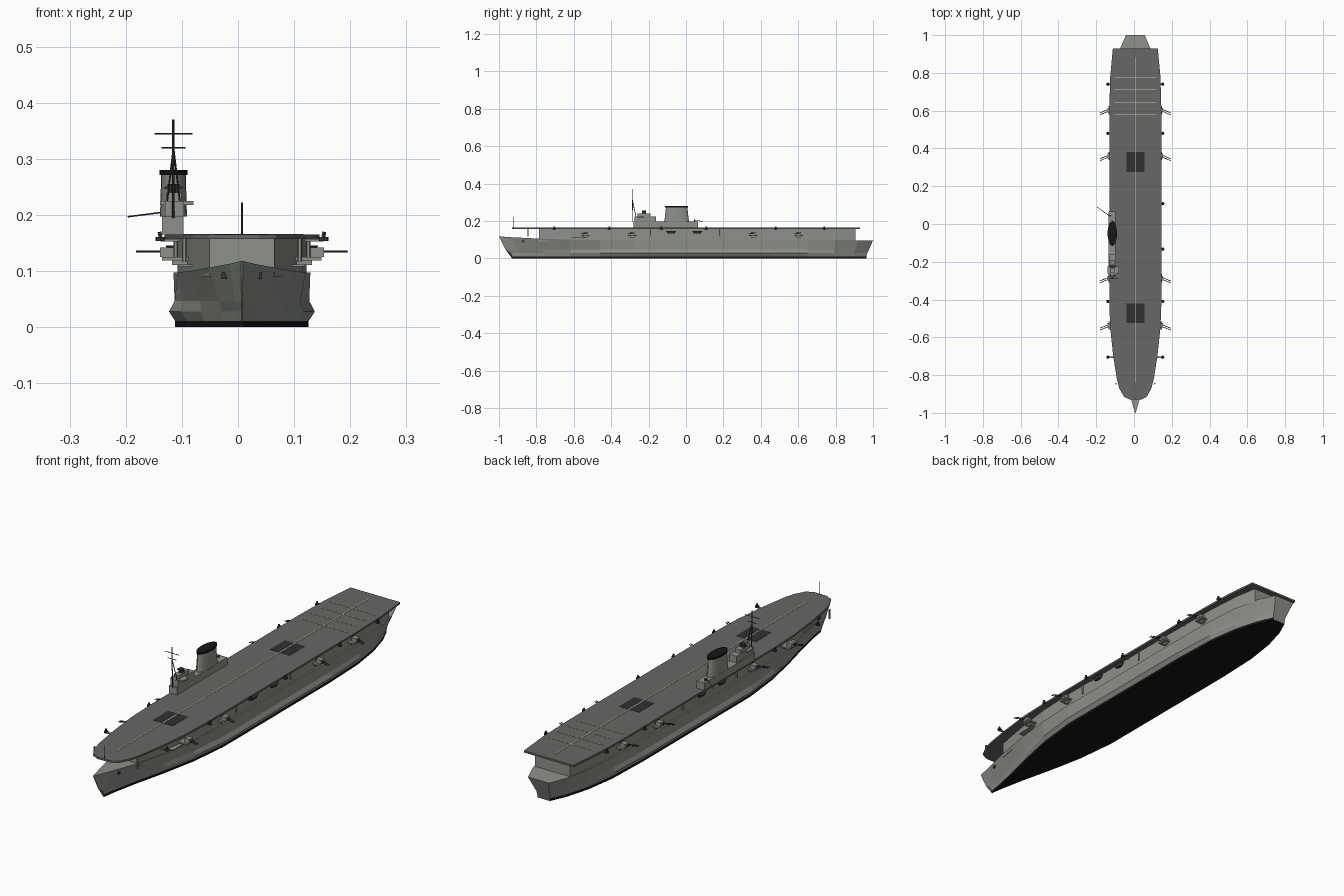
import bpy, bmesh, math
from mathutils import Vector

CX = 0.007  # ship centreline offset


def material(name, r, g, b):
    m = bpy.data.materials.new(name)
    m.diffuse_color = (r, g, b, 1)
    return m


GREY = material("hull grey", 0.27, 0.285, 0.255)
DECK = material("deck grey", 0.135, 0.135, 0.13)
LIFT = material("lift dark grey", 0.03, 0.03, 0.03)
BLACK = material("boot black", 0.008, 0.008, 0.008)
GUN = material("gun metal", 0.035, 0.037, 0.037)
LINE = material("line white", 0.6, 0.6, 0.52)


def finish(name, bm, *mats):
    bmesh.ops.recalc_face_normals(bm, faces=bm.faces)
    me = bpy.data.meshes.new(name)
    bm.to_mesh(me)
    bm.free()
    ob = bpy.data.objects.new(name, me)
    ob.location.x = CX
    for m in mats:
        me.materials.append(m)
    bpy.context.collection.objects.link(ob)
    return ob


def loft(name, rings, *mats):
    """Skin closed rings of equal length and cap both ends."""
    bm = bmesh.new()
    vs = [[bm.verts.new(p) for p in r] for r in rings]
    n = len(rings[0])
    for a, b in zip(vs, vs[1:]):
        for i in range(n):
            j = (i + 1) % n
            bm.faces.new((a[i], a[j], b[j], b[i]))
    bm.faces.new(vs[0])
    bm.faces.new(vs[-1])
    return finish(name, bm, *mats)


def prism(name, outline, z0, z1, mat):
    return loft(name, [[(x, y, z) for x, y in outline] for z in (z0, z1)], mat)


def box(name, x0, x1, y0, y1, z0, z1, mat):
    return prism(name, [(x0, y0), (x1, y0), (x1, y1), (x0, y1)], z0, z1, mat)


def mirrored(half):
    """Full outline from (half width, y) points running bow to stern."""
    return [(w, y) for w, y in half] + [(-w, y) for w, y in reversed(half)]


def rod(name, p, q, r, mat, sides=6):
    p, q = Vector(p), Vector(q)
    rot = (q - p).to_track_quat('Z', 'Y')
    ring = [rot @ Vector((r * math.cos(2 * math.pi * i / sides),
                          r * math.sin(2 * math.pi * i / sides), 0)) for i in range(sides)]
    return loft(name, [[c + v for v in ring] for c in (p, q)], mat)


def oval(cx, cy, rx, ry, z, n=20):
    return [(cx + rx * math.cos(2 * math.pi * i / n), cy + ry * math.sin(2 * math.pi * i / n), z)
            for i in range(n)]


# Hull: stations of (y, keel half width, bulge half width, upper half width, top half width, top z)
stations = [
    (-1.00, 0.001, 0.001, 0.001, 0.002, 0.118), (-0.93, 0.010, 0.011, 0.013, 0.022, 0.113),
    (-0.79, 0.034, 0.036, 0.040, 0.060, 0.106), (-0.62, 0.068, 0.073, 0.074, 0.094, 0.100),
    (-0.46, 0.100, 0.110, 0.104, 0.114, 0.098), (-0.28, 0.119, 0.130, 0.120, 0.122, 0.098),
    (0.45, 0.119, 0.130, 0.120, 0.122, 0.098), (0.65, 0.112, 0.120, 0.115, 0.119, 0.098),
    (0.80, 0.092, 0.096, 0.098, 0.108, 0.098), (0.92, 0.062, 0.065, 0.070, 0.084, 0.097),
    (1.00, 0.030, 0.032, 0.036, 0.050, 0.096)]
stem = (-0.93, -0.93, -0.937, -0.965, -1.0)
tail = (0.965, 0.965, 0.968, 0.978, 1.0)


def skew(y, k):
    if y < -0.6:
        return -0.6 + (y + 0.6) * (stem[k] + 0.6) / -0.4
    if y > 0.7:
        return 0.7 + (y - 0.7) * (tail[k] - 0.7) / 0.3
    return y


rings = []
for y, wk, wb, wu, wt, zt in stations:
    pts = [(w, skew(y, k), z) for k, (w, z) in enumerate(
        zip((wk, wk, wb, wu, wt), (0, 0.011, 0.028, 0.047, zt)))]
    rings.append(pts + [(-x, yy, z) for x, yy, z in reversed(pts)])
hull = loft("hull", rings, GREY, BLACK)
for f in hull.data.polygons:
    if f.center.z < 0.008:
        f.material_index = 1

# Hangar block between hull and flight deck
prism("hangar", mirrored([(0.058, -0.785), (0.088, -0.62), (0.108, -0.46), (0.115, -0.28),
                          (0.115, 0.45), (0.112, 0.65), (0.102, 0.80), (0.084, 0.905)]),
      0.09, 0.158, GREY)

# Flight deck
prism("flight_deck", mirrored([(0.03, -0.93), (0.06, -0.915), (0.085, -0.87), (0.098, -0.82),
                               (0.117, -0.70), (0.133, -0.55), (0.138, -0.42), (0.138, 0.60),
                               (0.133, 0.78), (0.119, 0.93)]), 0.157, 0.165, DECK)

# Deck lifts and painted lines
for name, y0, y1 in (("front_lift", -0.525, -0.42), ("rear_lift", 0.275, 0.38)):
    box(name, -0.048, 0.048, y0, y1, 0.164, 0.1658, LIFT)
box("centre_line", -0.002, 0.002, -0.84, 0.885, 0.164, 0.1663, LINE)
for i, y in enumerate((0.58, 0.645, 0.71, 0.775)):
    box(f"arrestor_line_{i}", -0.11, 0.11, y - 0.0015, y + 0.0015, 0.164, 0.1663, LINE)

# Island, bridge and funnel
IX = -0.122
box("island_base", IX - 0.02, IX + 0.018, -0.28, 0.065, 0.165, 0.197, GREY)
box("bridge", IX - 0.015, IX + 0.019, -0.275, -0.16, 0.197, 0.225, GREY)
box("bridge_wings", IX - 0.024, IX + 0.036, -0.262, -0.225, 0.218, 0.225, GREY)
box("bridge_top", IX - 0.012, IX + 0.014, -0.258, -0.19, 0.225, 0.24, GREY)
rod("director", (IX, -0.225, 0.24), (IX, -0.225, 0.255), 0.011, GUN, 10)
box("director_arm", IX - 0.016, IX + 0.016, -0.229, -0.221, 0.246, 0.251, GUN)
FY = -0.05
loft("funnel", [oval(IX, FY, 0.024, 0.066, 0.197), oval(IX, FY, 0.022, 0.057, 0.272)], GREY)
loft("funnel_cap", [oval(IX, FY, 0.025, 0.061, 0.271), oval(IX, FY, 0.025, 0.061, 0.28)], BLACK)

# Tripod mast with yards
top = (IX, -0.288, 0.32)
rod("mast_pole", (IX, -0.284, 0.195), (IX, -0.288, 0.37), 0.0022, GUN)
for s in (-1, 1):
    rod("mast_leg", (IX + s * 0.013, -0.265, 0.21), top, 0.0018, GUN)
rod("upper_yard", (IX - 0.034, -0.288, 0.345), (IX + 0.034, -0.288, 0.345), 0.0013, GUN)
rod("lower_yard", (IX - 0.021, -0.288, 0.32), (IX + 0.021, -0.288, 0.32), 0.0013, GUN)

# Crane boom behind the funnel and bow jackstaff
rod("boom_post", (IX - 0.01, 0.045, 0.19), (IX - 0.01, 0.045, 0.208), 0.004, GUN)
rod("boom", (IX - 0.01, 0.04, 0.206), (-0.203, 0.09, 0.197), 0.0015, GUN)
rod("bow_staff", (0, -0.922, 0.16), (0, -0.922, 0.222), 0.0017, GUN)

for s, side in ((-1, "left"), (1, "right")):
    # Twin gun mounts on sponsons below the deck edge
    for y in (-0.537, -0.287, 0.36, 0.603):
        box(f"sponson_{side}", s * 0.095, s * 0.142, y - 0.022, y + 0.022, 0.119, 0.125, GREY)
        box(f"sponson_bracket_{side}", s * 0.095, s * 0.125, y - 0.012, y + 0.012, 0.111, 0.119, GREY)
        box(f"gun_mount_{side}", s * 0.122, s * 0.146, y - 0.012, y + 0.012, 0.125, 0.142, GREY)
        for d in (-0.005, 0.005):
            rod(f"gun_barrel_{side}", (s * 0.14, y + d, 0.135), (s * 0.188, y + d - 0.02, 0.135),
                0.0018, GUN)
    # Light guns along the deck edge (none beside the island)
    for y in (-0.705, -0.41, -0.133, 0.108, 0.48, 0.74):
        if s < 0 and -0.3 < y < 0.2:
            continue
        rod(f"light_gun_tub_{side}", (s * 0.145, y, 0.154), (s * 0.145, y, 0.161), 0.009, GUN, 8)
        rod(f"light_gun_{side}", (s * 0.145, y, 0.161), (s * 0.147, y, 0.17), 0.004, GUN)
        box(f"light_gun_bracket_{side}", s * 0.112, s * 0.145, y - 0.004, y + 0.004,
            0.153, 0.157, GREY)
    # Boats stowed under the deck edge
    for y in (-0.08, 0.06):
        loft(f"boat_{side}", [oval(s * 0.125, y, 0.006, 0.02, 0.134, 10),
                              oval(s * 0.125, y, 0.011, 0.028, 0.146, 10)], GUN)
    # Deck posts
    for x, y in ((0.103, -0.845), (0.118, -0.19), (0.118, 0.18)):
        rod(f"deck_post_{side}", (s * x, y, 0.117), (s * x, y, 0.158), 0.004, GREY)
    # Anchors and side gallery
    box(f"anchor_{side}", s * 0.025, s * 0.036, -0.878, -0.864, 0.086, 0.098, GUN)
    box(f"gallery_{side}", s * 0.085, s * 0.112, -0.615, -0.54, 0.108, 0.112, GREY)
